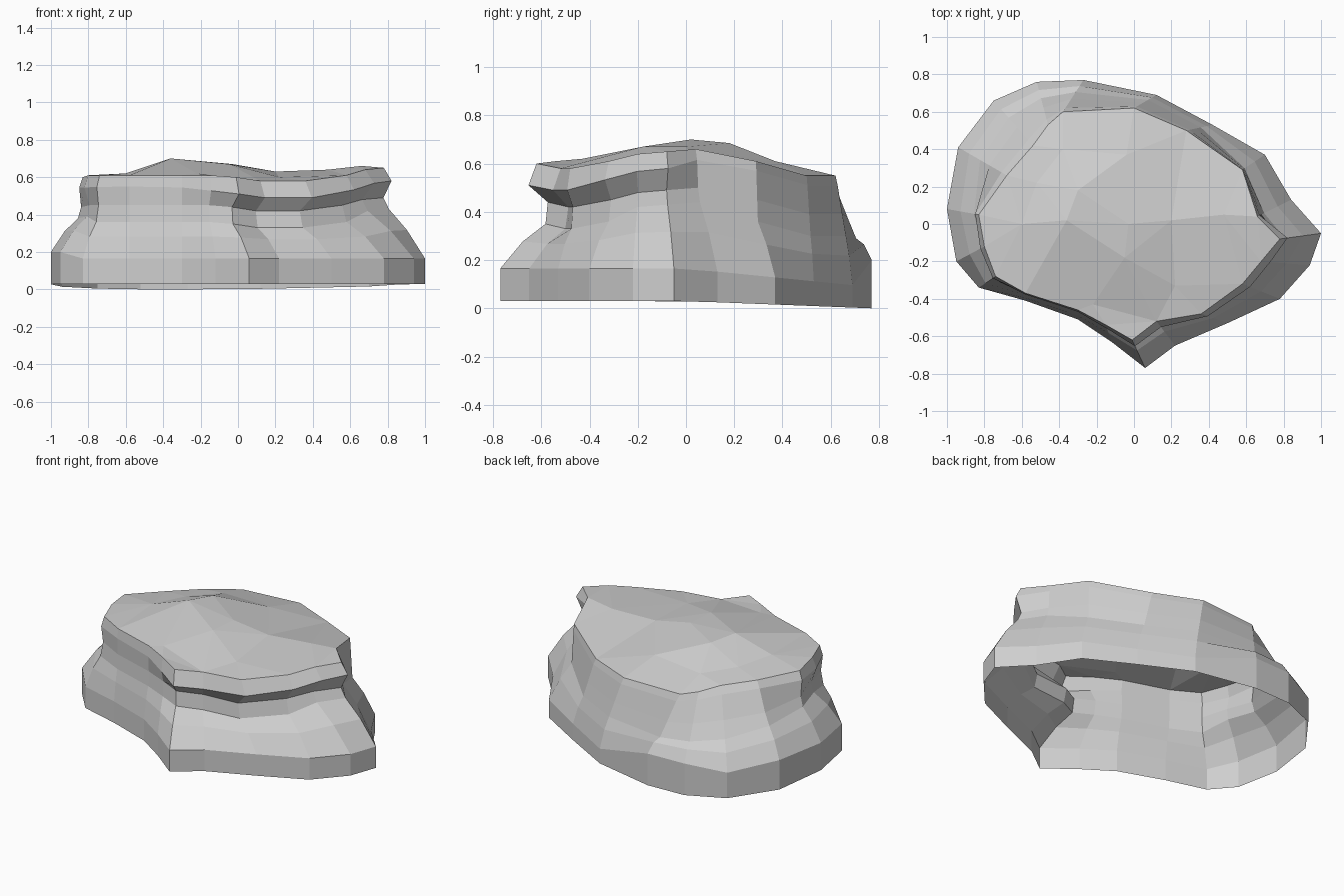
import bpy
import bmesh
from mathutils import Vector
from mathutils.geometry import delaunay_2d_cdt

cube = bpy.data.objects.get("Cube")
if cube:
    bpy.data.objects.remove(cube, do_unlink=True)

# Flat grey stone
stone = bpy.data.materials.new("grey_stone")
stone.use_nodes = True
stone.diffuse_color = (0.62, 0.62, 0.62, 1)
stone.node_tree.nodes["Principled BSDF"].inputs["Base Color"].default_value = stone.diffuse_color

# Columns around the rock: base x, y, rim x, y, z, ledge inset, groove strength
columns = [
    (.06, -.77, -.01, -.62, .6, 1.25, 1),
    (.22, -.65, .12, -.52, .58, 1.15, 1),
    (.5, -.53, .36, -.48, .58, 1.1, 1),
    (.78, -.4, .58, -.32, .61, 1, .75),
    (.94, -.22, .68, -.2, .64, .95, .65),
    (1, -.05, .78, -.08, .65, .88, .6),
    (.84, .13, .66, .04, .66, .8, .1),
    (.7, .37, .58, .29, .61, .9, 0),
    (.42, .53, .28, .5, .55, .45, 0),
    (.12, .69, 0, .62, .55, .38, 0),
    (-.27, .77, -.38, .6, .54, .38, 0),
    (-.52, .76, -.46, .53, .55, .38, 0),
    (-.75, .66, -.54, .42, .57, .38, 0),
    (-.94, .41, -.68, .26, .58, .45, 0),
    (-1, .08, -.83, .05, .6, .85, .3),
    (-.95, -.2, -.8, -.12, .61, .95, .5),
    (-.83, -.34, -.74, -.28, .61, .8, .45),
    (-.58, -.41, -.58, -.37, .61, .75, .4),
    (-.3, -.51, -.3, -.46, .61, .8, .5),
    (-.12, -.63, -.15, -.54, .61, 1.05, .85),
]

# Facet corners on the domed top
crown = [(-.36, .02, .7), (-.3, .18, .685), (-.04, .37, .61), (.2, .02, .63),
         (.22, -.33, .6), (-.05, -.18, .67), (-.22, -.43, .62), (-.03, 0, .67),
         (-.6, 0, .62), (-.52, .22, .605), (-.38, .4, .595), (.48, .05, .64)]


def side_profile(bx, by, rx, ry, rz, shelf, groove):
    """Points from the ground up: base, band, shoulder, ledge, groove, lip, rim."""
    base, rim = Vector((bx, by)), Vector((rx, ry))
    foot_z = .03 - .039 * max(by, 0)
    band_z = .165 - .1 * max(by, 0) * (bx > 0) + .035 * (bx < -.9 or by > .7)
    ledge_z = rz - .25 + .03 * (abs(bx) > .83)
    steps = [(0, foot_z), (0, band_z),
             (.5 * shelf, (band_z + ledge_z) / 2 + .02),
             (shelf, ledge_z),
             (shelf + .35 * (1 - shelf) + .15 * groove, rz - .16),
             (shelf + .8 * (1 - shelf) - .27 * groove, rz - .04 - .05 * groove),
             (1, rz)]
    return [(*base.lerp(rim, t), z) for t, z in steps]


bm = bmesh.new()
sides = [[bm.verts.new(p) for p in side_profile(*c)] for c in columns]

# Walls
for near, far in zip(sides, sides[1:] + sides[:1]):
    for a, b, c, d in zip(near, far, far[1:], near[1:]):
        bm.faces.new((a, b, c, d))

# Faceted top
top = [s[-1] for s in sides] + [bm.verts.new(p) for p in crown]
outline = list(range(len(sides)))
result = delaunay_2d_cdt([v.co.xy for v in top], [], [outline], 1, 1e-5)
for face in result[2]:
    bm.faces.new([top[result[3][i][0]] for i in face])

bmesh.ops.recalc_face_normals(bm, faces=bm.faces)
mesh = bpy.data.meshes.new("rock")
bm.to_mesh(mesh)
bm.free()
mesh.materials.append(stone)
rock = bpy.data.objects.new("rock", mesh)
bpy.context.collection.objects.link(rock)
